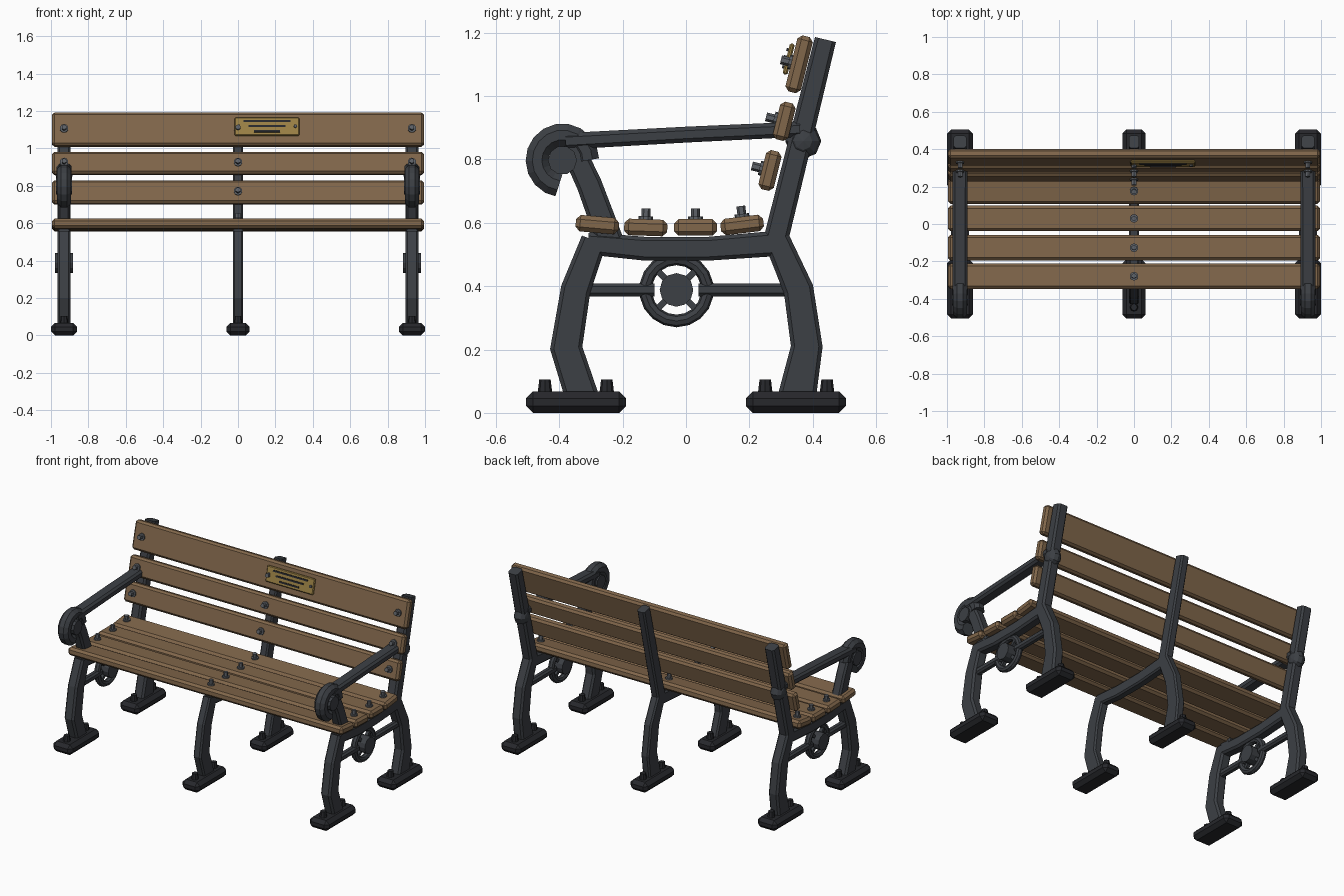
import bpy, bmesh, math
from mathutils import Vector, Matrix

if "Cube" in bpy.data.objects:
    bpy.data.objects.remove(bpy.data.objects["Cube"])

def mat(name, rgb):
    m = bpy.data.materials.new(name)
    m.diffuse_color = (*rgb, 1)
    m.use_nodes = True
    m.node_tree.nodes["Principled BSDF"].inputs["Base Color"].default_value = m.diffuse_color
    return m

IRON = mat("iron", (0.045, 0.05, 0.058))
DARK = mat("dark_iron", (0.02, 0.021, 0.025))
WOOD = mat("wood", (0.22, 0.135, 0.07))
STEEL = mat("steel", (0.11, 0.12, 0.135))
BRASS = mat("brass", (0.33, 0.22, 0.06))

def finish(bm, name, m):
    bmesh.ops.recalc_face_normals(bm, faces=bm.faces)
    me = bpy.data.meshes.new(name)
    bm.to_mesh(me)
    bm.free()
    me.materials.append(m)
    ob = bpy.data.objects.new(name, me)
    bpy.context.collection.objects.link(ob)
    return ob

def box(name, loc, size, m, bevel=0.0, tilt=0.0):
    bm = bmesh.new()
    bmesh.ops.create_cube(bm, size=1, matrix=Matrix.Diagonal((*size, 1)))
    if bevel:
        bmesh.ops.bevel(bm, geom=bm.edges[:], offset=bevel, segments=1, affect='EDGES')
    bm.transform(Matrix.Translation(loc) @ Matrix.Rotation(math.radians(tilt), 4, 'X'))
    return finish(bm, name, m)

def cyl(name, loc, r, h, m, sides, rot, r2=None):
    bm = bmesh.new()
    bmesh.ops.create_cone(bm, cap_ends=True, segments=sides, radius1=r,
                          radius2=r if r2 is None else r2, depth=h)
    bm.transform(Matrix.Translation(loc) @ rot)
    return finish(bm, name, m)

ALONG_X = Matrix.Rotation(math.pi / 2, 4, 'Y')

def sweep(name, pts, x, depth, m, chamfer=0.25):
    """Chamfered bar following (y, z, width) points in the side plane."""
    bm = bmesh.new()
    P = [Vector((p[0], p[1])) for p in pts]
    rings = []
    for i, p in enumerate(P):
        a = (p - P[i - 1]).normalized() if i else None
        b = (P[i + 1] - p).normalized() if i < len(P) - 1 else None
        t = ((a or b) + (b or a)).normalized()
        n = Vector((-t.y, t.x))
        hw, hd = pts[i][2] / 2, depth / 2
        c = min(hw, hd) * 2 * chamfer
        sec = [(hd, hw - c), (hd - c, hw), (c - hd, hw), (-hd, hw - c),
               (-hd, c - hw), (c - hd, -hw), (hd - c, -hw), (hd, c - hw)]
        rings.append([bm.verts.new((x + u, p.x + n.x * v, p.y + n.y * v)) for u, v in sec])
    for r, s in zip(rings, rings[1:]):
        for k in range(8):
            bm.faces.new((r[k], r[(k + 1) % 8], s[(k + 1) % 8], s[k]))
    bm.faces.new(rings[0])
    bm.faces.new(rings[-1])
    return finish(bm, name, m)

def bolt(name, loc, angle, head=0.034):
    rot = Matrix.Rotation(math.radians(angle), 4, 'X')
    up = rot @ Vector((0, 0, 1))
    loc = Vector(loc)
    cyl(name + "_washer", loc + up * 0.003, 0.023, 0.012, STEEL, 10, rot)
    cyl(name + "_head", loc + up * head / 2, 0.014, head, STEEL, 6, rot)

# cast iron frames: two ends and a plain middle one
for side, x in (("left", -0.93), ("middle", 0), ("right", 0.93)):
    d = 0.055 if side == "middle" else 0.07
    sweep(side + "_front_leg", [(-0.328, 0.05, 0.105), (-0.378, 0.205, 0.102),
          (-0.348, 0.39, 0.094), (-0.29, 0.545, 0.082)], x, d, IRON, 0.17)
    sweep(side + "_back_leg", [(0.35, 0.05, 0.12), (0.381, 0.21, 0.1),
          (0.355, 0.39, 0.095), (0.285, 0.55, 0.082)], x, d, IRON, 0.17)
    sweep(side + "_seat_rail", [(-0.31, 0.535, 0.07), (-0.13, 0.518, 0.075),
          (0.07, 0.518, 0.075), (0.29, 0.535, 0.08)], x, d, IRON, 0.17)
    sweep(side + "_back_upright", [(0.277, 0.52, 0.078), (0.361, 0.86, 0.074),
          (0.44, 1.178, 0.068)], x, d, IRON, 0.17)
    for s, part in ((-1, "front"), (1, "back")):
        box(f"{side}_{part}_foot", (x, s * 0.347, 0.034),
            (0.14 if x else 0.125, 0.316, 0.068), DARK, 0.022)
        for y in (0.25, 0.445):
            cyl(f"{side}_{part}_foot_bolt", (x, s * y, 0.08), 0.024, 0.05, DARK, 8,
                Matrix.Identity(4), 0.018)
    if not x:
        continue

    # armrest with front scroll
    sweep(side + "_arm_support", [(-0.365, 0.85, 0.075), (-0.305, 0.72, 0.08),
          (-0.235, 0.53, 0.085)], x, 0.065, IRON, 0.17)
    sweep(side + "_armrest", [(-0.38, 0.857, 0.052), (0, 0.878, 0.05),
          (0.36, 0.895, 0.048)], x, 0.08, IRON)
    arc = [math.radians(262 * i / 13) for i in range(14)]
    sweep(side + "_scroll", [(-0.39 + 0.08 * math.cos(a), 0.797 + 0.08 * math.sin(a), 0.072)
          for a in arc], x, 0.075, IRON, 0.29)
    cyl(side + "_scroll_hub", (x, -0.39, 0.797), 0.046, 0.085, IRON, 10, ALONG_X)
    bm = bmesh.new()
    bmesh.ops.create_uvsphere(bm, u_segments=8, v_segments=6, radius=0.057,
                              matrix=Matrix.Translation((x, 0.37, 0.858)) @ ALONG_X
                              @ Matrix.Diagonal((1, 1, 0.8, 1)))
    finish(bm, side + "_arm_boss", IRON)

    # wheel ornament and stretchers under the seat
    cy, cz = -0.03, 0.388
    bpy.ops.mesh.primitive_torus_add(location=(x, cy, cz), rotation=(0, math.pi / 2, 0),
        major_radius=0.098, minor_radius=0.02, major_segments=18, minor_segments=8)
    ring = bpy.context.object
    ring.name = side + "_wheel_ring"
    ring.data.materials.append(IRON)
    cyl(side + "_wheel_hub", (x, cy, cz), 0.053, 0.095, IRON, 12, ALONG_X)
    for a in (45, 135):
        box(side + "_wheel_spoke", (x, cy, cz), (0.022, 0.19, 0.02), IRON, 0, a)
    for part, a, b in (("front", -0.33, -0.10), ("back", 0.04, 0.34)):
        sweep(f"{side}_{part}_stretcher", [(a, cz, 0.042), (b, cz, 0.042)], x, 0.042, IRON)

# seat slats
for y, z, t in ((-0.28, 0.594, -5), (-0.127, 0.585, -2), (0.03, 0.585, 0), (0.177, 0.593, 7)):
    box("seat_slat", (0, y, z), (1.99, 0.136, 0.052), WOOD, 0.014, t)
    for x in (-0.93, 0, 0.93):
        bolt("seat_bolt", (x, y, z + 0.026), t)

# back slats
LEAN = -14
n = Vector((0, -math.cos(math.radians(LEAN)), -math.sin(math.radians(LEAN))))
for y, z, h in ((0.357, 1.1, 0.182), (0.31, 0.92, 0.122), (0.265, 0.765, 0.127)):
    box("back_slat", (0, y, z), (1.99, 0.05, h), WOOD, 0.013, LEAN)
    for x in (-0.93, 0, 0.93):
        bolt("back_bolt", Vector((x, y, z)) + n * 0.025, 90 + LEAN)

# brass plaque with blank relief bars
c = Vector((0.155, 0.357, 1.1))
up = Vector((0, -n.z * -1, -n.y))
box("plaque", c + n * 0.036 + up * 0.008, (0.345, 0.016, 0.1), BRASS, 0.005, LEAN)
for dz, w in ((0.036, 0.25), (0.008, 0.2), (-0.02, 0.14)):
    box("plaque_bar", c + n * 0.046 + up * dz, (w, 0.008, 0.01), DARK, 0, LEAN)
for dx in (-0.152, 0.152):
    cyl("plaque_rivet", c + n * 0.047 + up * 0.008 + Vector((dx, 0, 0)), 0.009, 0.012, STEEL, 8,
        Matrix.Rotation(math.radians(90 + LEAN), 4, 'X'))
